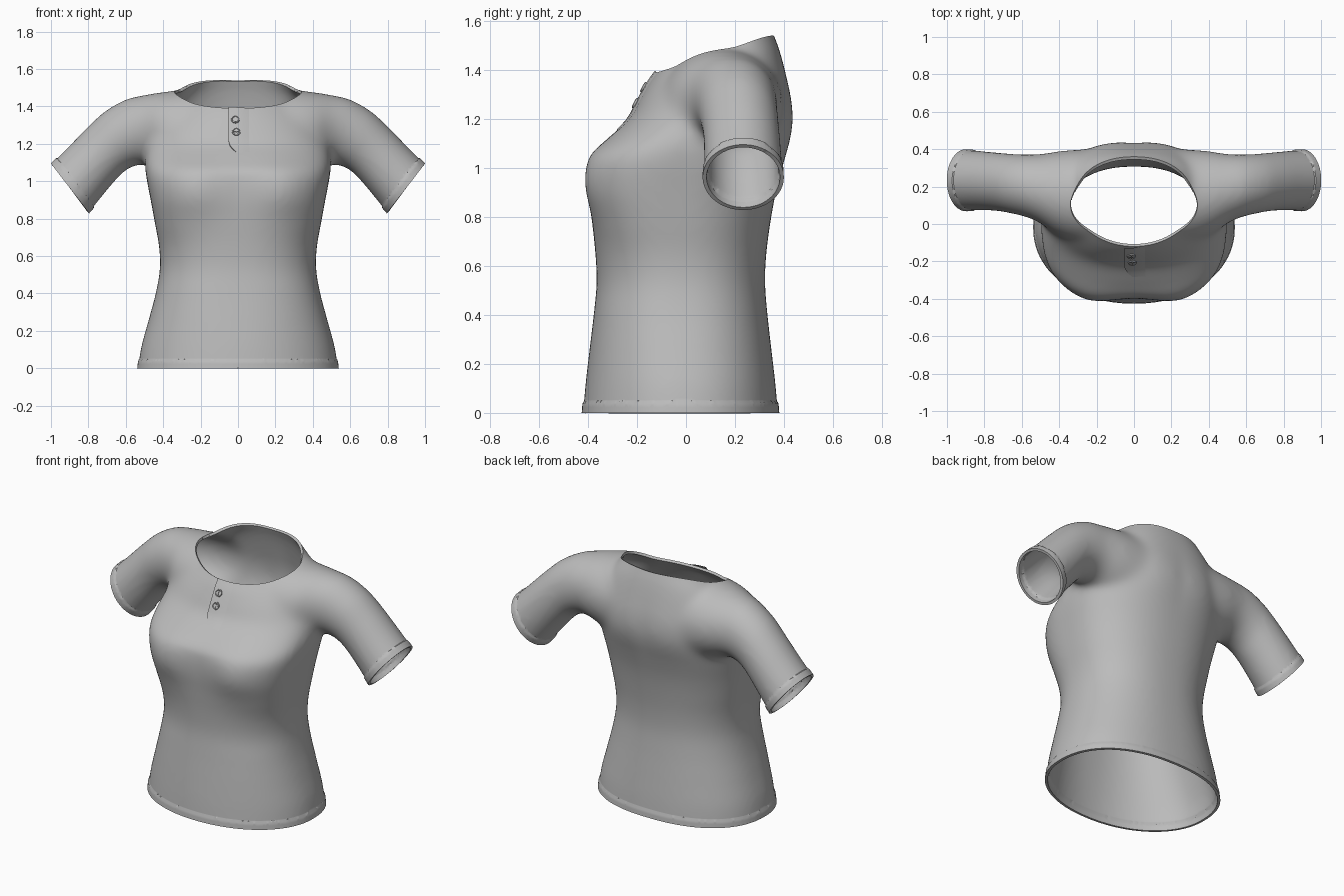
import bpy, bmesh
from math import sin, cos, pi, exp, hypot
from mathutils import Vector
from mathutils.bvhtree import BVHTree

cube = bpy.data.objects.get("Cube")
if cube:
    bpy.data.objects.remove(cube)

cloth = bpy.data.materials.new("grey_cloth")
cloth.use_nodes = True
GREY = (0.5, 0.5, 0.5, 1)
cloth.diffuse_color = GREY
cloth.node_tree.nodes["Principled BSDF"].inputs["Base Color"].default_value = GREY


def make_object(name, bm):
    mesh = bpy.data.meshes.new(name)
    bm.to_mesh(mesh)
    bm.free()
    mesh.materials.append(cloth)
    ob = bpy.data.objects.new(name, mesh)
    bpy.context.collection.objects.link(ob)
    return ob


def loft(bm, rings):
    """Skin a list of closed rings and cap both ends."""
    rows = [[bm.verts.new(p) for p in ring] for ring in rings]
    faces = []
    for a, b in zip(rows, rows[1:]):
        for i in range(len(a)):
            j = (i + 1) % len(a)
            faces.append(bm.faces.new((a[i], a[j], b[j], b[i])))
    faces += [bm.faces.new(rows[0]), bm.faces.new(rows[-1])]
    bmesh.ops.recalc_face_normals(bm, faces=faces)


def refine(rows, steps=4):
    """Catmull-Rom interpolation between rows of section values."""
    out, last = [], len(rows) - 1
    for i in range(last):
        quad = [rows[max(0, i - 1)], rows[i], rows[i + 1], rows[min(last, i + 2)]]
        for k in range(steps):
            t = k / steps
            out.append([b + t / 2 * (c - a + t * (2 * a - 5 * b + 4 * c - d
                                                  + t * (3 * (b - c) + d - a)))
                        for a, b, c, d in zip(*quad)])
    return out + [rows[last]]


def bake(ob):
    """Apply the modifiers of an object."""
    graph = bpy.context.evaluated_depsgraph_get()
    mesh = bpy.data.meshes.new_from_object(ob.evaluated_get(graph))
    ob.modifiers.clear()
    ob.data = mesh


def signed_pow(v, e):
    return abs(v) ** e * (1 if v > 0 else -1)


def bump(x, z, cx, cz, size):
    return exp(-((abs(x) - cx) / size) ** 2 - ((z - cz) / size) ** 2)


def torso_ring(zf, zb, w, yf, yb, n, count=72):
    """Superellipse with its own front and back depth, tilted from zf to zb."""
    ring, mid = [], (yf + yb) / 2
    for i in range(count):
        a = 2 * pi * i / count
        c, s = cos(a), sin(a)
        e = 2 / (n if s < 0 else 2.3)
        x = w * signed_pow(c, e)
        y = mid + (yb - mid) * signed_pow(s, e)
        z = zf + (zb - zf) * (y - yf) / (yb - yf)
        if s < 0:
            y -= 0.028 * bump(x, z, 0.24, 0.95, 0.14)
        else:
            y += 0.012 * bump(x, z, 0.15, 1.2, 0.15)
        ring.append((x, y, z))
    return ring


# front height, back height, half width, front y, back y, front squareness
TORSO = [
    (-.06, -.06, .54, -.425, .38, 2.1), (.1, .1, .52, -.412, .367, 2.1),
    (.25, .25, .48, -.395, .35, 2.2), (.4, .4, .44, -.377, .333, 2.3),
    (.53, .53, .418, -.365, .323, 2.3), (.65, .65, .422, -.37, .328, 2.4),
    (.78, .78, .445, -.383, .345, 2.7), (.9, .9, .467, -.395, .367, 3),
    (1, 1.02, .488, -.395, .397, 3), (1.06, 1.1, .497, -.38, .417, 2.8),
    (1.12, 1.18, .495, -.32, .428, 2.5), (1.2, 1.28, .475, -.233, .425, 2.3),
    (1.28, 1.39, .435, -.188, .405, 2.2), (1.35, 1.48, .375, -.15, .382, 2),
    (1.39, 1.54, .32, -.12, .36, 2), (1.45, 1.62, .26, -.08, .33, 2)]
# top x, top z, bottom x, bottom z, centre y, half depth
SLEEVE = [
    (.15, 1.49, .15, 1, .145, .255), (.3, 1.488, .3, 1.02, .15, .25),
    (.42, 1.475, .41, 1.05, .165, .225), (.51, 1.46, .46, 1.075, .185, .192),
    (.6, 1.438, .515, 1.09, .202, .172), (.71, 1.375, .59, 1.065, .215, .16),
    (.81, 1.283, .655, 1.005, .226, .156), (.91, 1.18, .735, .91, .232, .158),
    (1, 1.09, .8, .83, .234, .161), (1.05, 1.045, .85, .785, .234, .161)]

# Body: torso and both sleeves fused into one smooth volume
bm = bmesh.new()
loft(bm, [torso_ring(*r) for r in refine(TORSO)])
for side in (1, -1):
    rings = []
    for tx, tz, bx, bz, cy, d in refine(SLEEVE):
        rings.append([(side * ((tx + bx) / 2 + (tx - bx) / 2 * sin(a)),
                       cy + d * cos(a),
                       (tz + bz) / 2 + (tz - bz) / 2 * sin(a))
                      for a in [2 * pi * i / 48 for i in range(48)]])
    loft(bm, rings)
shirt = make_object("shirt", bm)
remesh = shirt.modifiers.new("fuse", 'REMESH')
remesh.mode = 'VOXEL'
remesh.voxel_size = 0.015
bake(shirt)

# Relax the whole cloth a little and the shoulders much more
group = shirt.vertex_groups.new(name="shoulders")
for v in shirt.data.vertices:
    weight = min(1, 1.5 * bump(v.co.x, v.co.z, 0.4, 1.28, 0.2))
    group.add([v.index], weight, 'REPLACE')
for name, count, region in (("relax", 10, ""), ("blend", 50, "shoulders")):
    smooth = shirt.modifiers.new(name, 'SMOOTH')
    smooth.factor = 0.5
    smooth.iterations = count
    smooth.vertex_group = region
bake(shirt)
shirt.vertex_groups.clear()

# Neck opening: flared elliptical cutter along the tilted neckline
NECK_Y, NECK_A, NECK_B, SLOPE = 0.12, 0.32, 0.24, 0.3125


def neck_plane(y):
    return 1.465 + SLOPE * (y - NECK_Y)


def neck_scale(t):
    return 1 + t / 0.3


bm = bmesh.new()
rings = []
for t in (-0.1, 0.2):
    k = neck_scale(t)
    ring = []
    for i in range(128):
        a = 2 * pi * i / 128
        y = NECK_Y + NECK_B * k * sin(a)
        ring.append((NECK_A * k * cos(a), y, neck_plane(y) + t))
    rings.append(ring)
loft(bm, rings)
cutter = make_object("neck_cutter", bm)
cutter.hide_render = True
cut = shirt.modifiers.new("neck", 'BOOLEAN')
cut.operation = 'DIFFERENCE'
cut.solver = 'EXACT'
cut.object = cutter
bake(shirt)
bpy.data.objects.remove(cutter)

bm = bmesh.new()
bm.from_mesh(shirt.data)


def in_neck(f):
    c = f.calc_center_median()
    t = c.z - neck_plane(c.y)
    r = hypot(c.x / NECK_A, (c.y - NECK_Y) / NECK_B)
    return t > -0.11 and r < neck_scale(t) + 0.001


bmesh.ops.delete(bm, geom=[f for f in bm.faces if in_neck(f)], context='FACES')


def slice_part(keep, point, normal, clear):
    verts = [v for v in bm.verts if keep(v.co)]
    chosen = set(verts)
    edges = [e for e in bm.edges if all(v in chosen for v in e.verts)]
    faces = [f for f in bm.faces if all(v in chosen for v in f.verts)]
    bmesh.ops.bisect_plane(bm, geom=verts + edges + faces, plane_co=point,
                           plane_no=normal, clear_outer=clear, dist=0.0005)


# Hem and cuffs: trim the open ends, mark a band and raise it slightly
ENDS = [(lambda p: p.z < 0.3, Vector((0, 0, 0)), Vector((0, 0, -1)), 0.05)]
for side in (1, -1):
    ENDS.append((lambda p, s=side: p.x * s > 0.64, Vector((side * 0.898, 0.24, 0.962)),
                 Vector((side * 0.793, 0, -0.61)), 0.045))
for keep, point, normal, band in ENDS:
    slice_part(keep, point, normal, True)
    slice_part(keep, point - normal * band, normal, False)
    bm.normal_update()
    raised = [v for v in bm.verts
              if keep(v.co) and (v.co - point).dot(normal) > 0.002 - band]
    shifts = []
    for v in raised:
        out = v.normal - normal * v.normal.dot(normal)
        shifts.append(out.normalized() * 0.006)
    for v, shift in zip(raised, shifts):
        v.co += shift
bmesh.ops.recalc_face_normals(bm, faces=bm.faces)
if sum(f.normal.dot(f.calc_center_median() - Vector((0, 0, 0.8))) for f in bm.faces) < 0:
    bmesh.ops.reverse_faces(bm, faces=bm.faces)
surface = BVHTree.FromBMesh(bm)
bm.to_mesh(shirt.data)
bm.free()
shell = shirt.modifiers.new("thickness", 'SOLIDIFY')
shell.thickness = 0.016
shell.offset = -1
bake(shirt)


def chest(x, z):
    """Point and normal on the front of the shirt."""
    hit = surface.ray_cast(Vector((x, -1, z)), Vector((0, 1, 0)))
    if hit[0] is None or hit[0].y > 0:
        hit = surface.find_nearest(Vector((x, -0.14, z)))
    return hit[0], hit[1]


# Placket: overlapping front flap with a raised free edge
bm = bmesh.new()
rows = []
for i in range(21):
    f = i / 20
    z = 1.155 + 0.235 * f
    left = -0.05 + 0.04 * max(0, 1 - f * 4) ** 2
    row = []
    for k, lift in enumerate((-0.002, 0.012, 0.01, 0.006, -0.002)):
        x = left + (0.07 - left) * max(0, k - 1) / 3
        p, n = chest(x, z)
        row.append(bm.verts.new(p + n * lift * min(1, 0.3 + f * 2)))
    rows.append(row)
for a, b in zip(rows, rows[1:]):
    for k in range(4):
        bm.faces.new((a[k], a[k + 1], b[k + 1], b[k]))
placket = make_object("placket", bm)

# Buttons: rimmed discs with a raised cross of thread
buttons = []
for label, x, z in (("upper", -.014, 1.325), ("lower", -.009, 1.26)):
    p, n = chest(x, z)
    bm = bmesh.new()
    rings = [[(r * cos(2 * pi * i / 24), r * sin(2 * pi * i / 24), h) for i in range(24)]
             for r, h in ((.02, 0), (.023, .006), (.022, .012), (.018, .014), (.015, .01))]
    loft(bm, rings)
    for turn in (0, 1):
        bar = bmesh.ops.create_cube(bm, size=1)["verts"]
        for v in bar:
            v.co = Vector((v.co.x * 0.032, v.co.y * 0.005, v.co.z * 0.006 + 0.011))
            if turn:
                v.co.x, v.co.y = -v.co.y, v.co.x
    button = make_object(label + "_button", bm)
    button.location = p + n * 0.003
    button.rotation_euler = n.to_track_quat('Z', 'Y').to_euler()
    buttons.append(button)

# Smooth shading with crisp rims
bpy.ops.object.select_all(action='DESELECT')
for ob in [shirt, placket] + buttons:
    ob.select_set(True)
bpy.context.view_layer.objects.active = shirt
bpy.ops.object.shade_smooth_by_angle(angle=0.7)
